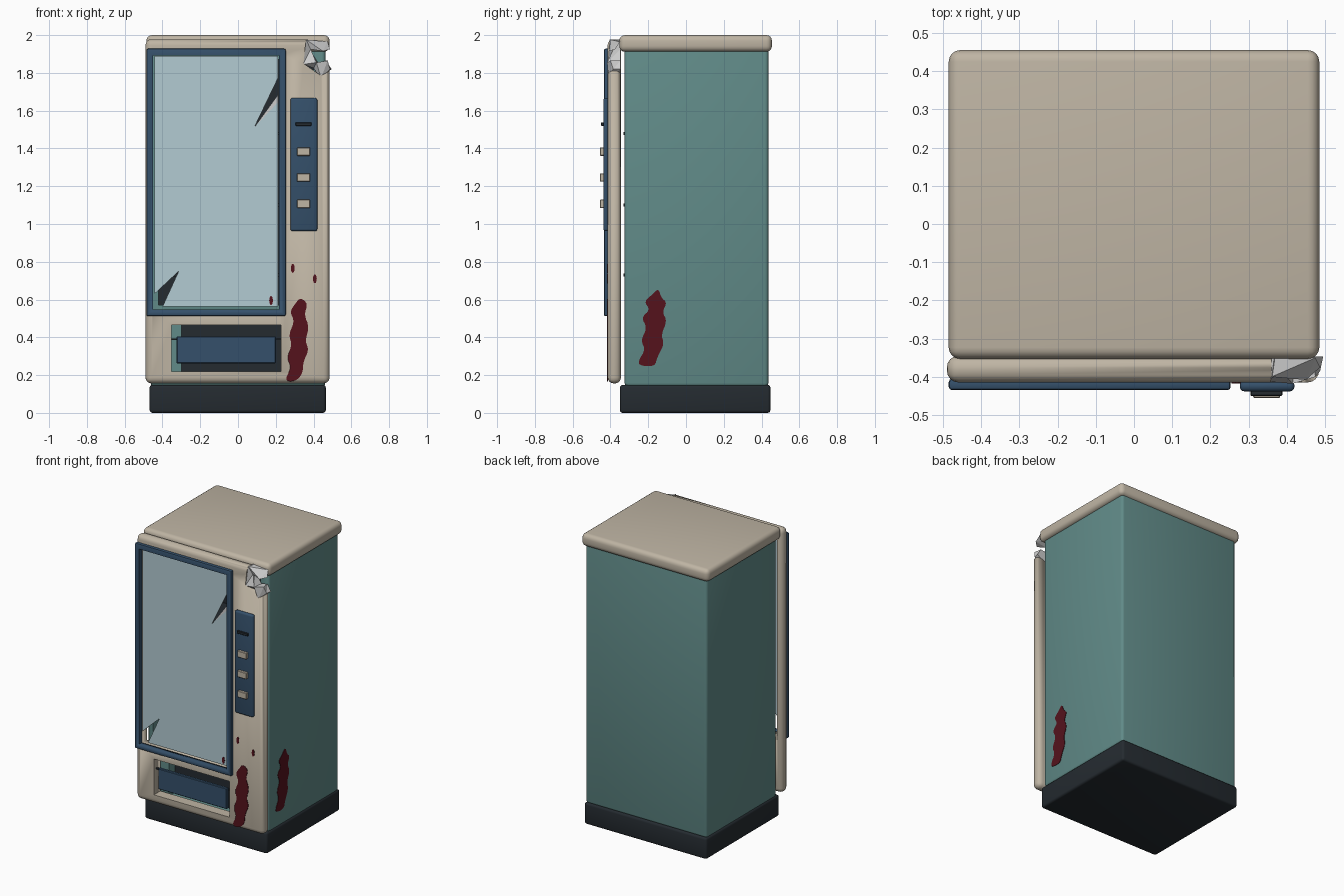
import bpy, bmesh, math
from mathutils import Vector

if "Cube" in bpy.data.objects:
    bpy.data.objects.remove(bpy.data.objects["Cube"])


def mat(name, r, g, b):
    m = bpy.data.materials.new(name)
    m.diffuse_color = (r, g, b, 1)
    m.use_nodes = True
    m.node_tree.nodes["Principled BSDF"].inputs["Base Color"].default_value = m.diffuse_color
    return m


TEAL = mat("teal_paint", .12, .26, .25)
CREAM = mat("cream_paint", .52, .46, .37)
NAVY = mat("navy_plastic", .035, .08, .145)
DARK = mat("dark_metal", .018, .024, .03)
RED = mat("dark_red_stain", .09, .006, .012)
GLASS = mat("pale_glass", .45, .60, .65)


def finish(name, bm, material=None, bevel=0, seg=3, smooth=True):
    bmesh.ops.recalc_face_normals(bm, faces=bm.faces)
    me = bpy.data.meshes.new(name)
    bm.to_mesh(me)
    bm.free()
    ob = bpy.data.objects.new(name, me)
    bpy.context.collection.objects.link(ob)
    if material:
        me.materials.append(material)
    bpy.ops.object.select_all(action='DESELECT')
    ob.select_set(True)
    bpy.context.view_layer.objects.active = ob
    if bevel:
        mod = ob.modifiers.new("bevel", 'BEVEL')
        mod.width, mod.segments = bevel, seg
        bpy.ops.object.modifier_apply(modifier="bevel")
    if smooth:
        bpy.ops.object.shade_smooth_by_angle(angle=math.radians(35))
    return ob


def box(name, x, y, z, material=None, bevel=0, seg=3):
    bm = bmesh.new()
    bmesh.ops.create_cube(bm, size=1)
    for v in bm.verts:
        v.co = [(a + b) / 2 + c * (b - a) for (a, b), c in zip((x, y, z), v.co)]
    return finish(name, bm, material, bevel, seg)


def slab(name, pts, y0, y1, material=None, side=False):
    """Extrude an outline through y (or through x when side is set)."""
    place = (lambda p, d: (d, p[0], p[1])) if side else (lambda p, d: (p[0], d, p[1]))
    bm = bmesh.new()
    a, b = [[bm.verts.new(place(p, d)) for p in pts] for d in (y0, y1)]
    bm.faces.new(a)
    bm.faces.new(b[::-1])
    for i in range(len(a)):
        j = (i + 1) % len(a)
        bm.faces.new((a[i], b[i], b[j], a[j]))
    return finish(name, bm, material)


def cut(target, *cutters):
    for c in cutters:
        bpy.ops.object.select_all(action='DESELECT')
        bpy.context.view_layer.objects.active = target
        mod = target.modifiers.new("cut", 'BOOLEAN')
        mod.operation, mod.solver, mod.object = 'DIFFERENCE', 'EXACT', c
        bpy.ops.object.modifier_apply(modifier="cut")
        bpy.data.objects.remove(c)


def rounded(pts):
    """One pass of corner cutting on a closed outline."""
    out = []
    for p, q in zip(pts, pts[1:] + pts[:1]):
        p, q = Vector(p), Vector(q)
        out += [p.lerp(q, .25), p.lerp(q, .75)]
    return out


# Plinth, cabinet and top cap
box("plinth", (-.468, .465), (-.35, .447), (0, .148), DARK, .015)
body = box("cabinet_body", (-.462, .462), (-.325, .436), (.14, 1.93), TEAL, .018)
cut(body,
    box("cut_a", (-.42, .40), (-.5, -.05), (.57, 1.87)),
    box("cut_b", (-.30, .30), (-.5, -.24), (.19, .49)))
box("top_cap", (-.485, .485), (-.353, .455), (1.912, 2.0), CREAM, .03, 4)

# Dark linings and shelves inside
box("display_back", (-.42, .40), (-.07, -.05), (.57, 1.87), DARK)
box("tray_back", (-.30, .30), (-.26, -.24), (.19, .49), DARK)
for i, z in enumerate((.73, 1.10, 1.48)):
    box(f"shelf_{i}", (-.42, .40), (-.332, -.06), (z - .008, z + .008), DARK)

# Front door with window, hatch and torn corner
door = box("front_door", (-.49, .485), (-.415, -.344), (.156, 1.978), CREAM, .032, 4)
cut(door,
    box("cut_c", (-.452, .222), (-.6, -.2), (.543, 1.90)),
    box("cut_d", (-.351, .227), (-.6, -.2), (.218, .465)),
    slab("cut_e", [(.36, 2.05), (.36, 1.975), (.347, 1.85), (.44, 1.785),
                   (.482, 1.81), (.55, 1.80), (.55, 2.05)], -.6, -.2))

# Crumpled metal at the torn corner: front and back points, then facets
rim = [(.36, 1.978), (.345, 1.845), (.40, 1.825), (.44, 1.772),
       (.487, 1.82), (.475, 1.865), (.415, 1.855), (.385, 1.925)]
depth = [-.405, -.412, -.385, -.41, -.385, -.40, -.418, -.385]
bm = bmesh.new()
front = [bm.verts.new((x, d, z)) for (x, z), d in zip(rim, depth)]
back = [bm.verts.new((x + .008 * (-1) ** i, -.347, z)) for i, (x, z) in enumerate(rim)]
for a, b, c in ((0, 1, 7), (1, 6, 7), (1, 2, 6), (2, 3, 6), (3, 5, 6), (3, 4, 5)):
    bm.faces.new((front[a], front[b], front[c]))
    bm.faces.new((back[c], back[b], back[a]))
for i in range(8):
    j = (i + 1) % 8
    bm.faces.new((front[i], back[i], back[j]))
    bm.faces.new((front[i], back[j], front[j]))
finish("crumpled_corner", bm, smooth=False)
# folded flap along the top edge of the tear
bm = bmesh.new()
v = [bm.verts.new(p) for p in ((.36, -.40, 1.976), (.36, -.348, 1.976), (.475, -.35, 1.965),
                               (.487, -.375, 1.925), (.45, -.408, 1.915), (.385, -.39, 1.925))]
for f in ((0, 1, 2), (0, 2, 4), (2, 3, 4), (0, 4, 5), (1, 5, 3), (1, 3, 2), (0, 5, 1), (3, 5, 4)):
    bm.faces.new([v[i] for i in f])
finish("torn_flap", bm, smooth=False)

# Window frame
frame = box("window_frame", (-.485, .253), (-.435, -.405), (.512, 1.928), NAVY, .009, 2)
cut(frame, box("cut_f", (-.449, .217), (-.6, -.2), (.548, 1.893)))

# Broken glass pane and loose shard
slab("glass_pane", [(-.442, .63), (-.314, .75), (-.40, .562), (.212, .562), (.212, 1.645),
                    (.087, 1.513), (.212, 1.773), (.212, 1.89), (-.442, 1.89)],
     -.408, -.400, GLASS)
slab("glass_shard", [(.087, 1.513), (.212, 1.645), (.212, 1.685)], -.402, -.396)

# Delivery flap
box("delivery_flap", (-.325, .20), (-.408, -.385), (.262, .405), NAVY, .004, 1)
for i, x in enumerate((-.338, .213)):
    box(f"flap_hinge_{i}", (x - .015, x + .015), (-.39, -.38), (.385, .395), DARK)

# Control panel, coin slot and buttons
box("control_panel", (.277, .42), (-.438, -.41), (.962, 1.667), NAVY, .012, 3)
box("coin_slot", (.305, .388), (-.45, -.43), (1.52, 1.538), DARK, .002, 1)
for i, z in enumerate((1.107, 1.246, 1.383)):
    box(f"button_{i}", (.312, .382), (-.456, -.43), (z - .022, z + .022), CREAM, .003, 1)

# Stains
streak = [(.33, .61), (.37, .58), (.35, .52), (.377, .455), (.355, .38), (.376, .335),
          (.345, .27), (.342, .205), (.30, .165), (.245, .17), (.283, .24), (.258, .29),
          (.286, .36), (.268, .415), (.30, .485), (.274, .535), (.304, .58)]
slab("front_stain", rounded(rounded(streak)), -.418, -.412, RED)
streak = [(-.145, .66), (-.132, .61), (-.10, .585), (-.126, .535), (-.10, .485), (-.132, .415),
          (-.115, .365), (-.152, .295), (-.165, .245), (-.248, .25), (-.25, .28), (-.215, .335),
          (-.24, .385), (-.205, .45), (-.237, .505), (-.19, .545), (-.222, .59), (-.18, .625)]
slab("side_stain", rounded(rounded(streak)), .458, .465, RED, side=True)
for i, (x, z, y) in enumerate(((.29, .765, -.418), (.407, .71, -.418), (.175, .595, -.411))):
    ring = [(x + .01 * math.cos(t * math.pi / 6), z + .024 * math.sin(t * math.pi / 6))
            for t in range(12)]
    slab(f"stain_drop_{i}", ring, y, y + .005, RED)
